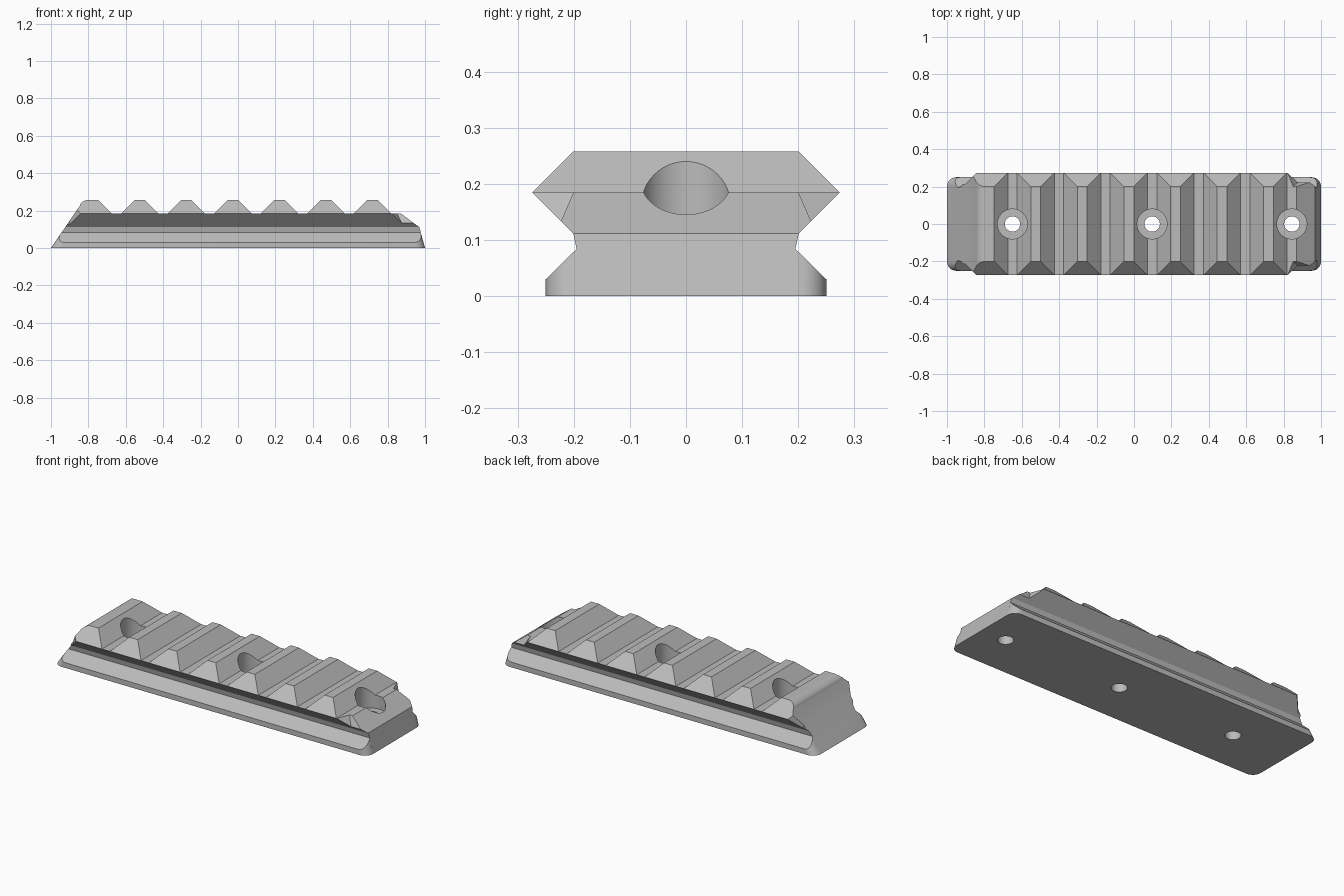
import bpy, bmesh, math

if "Cube" in bpy.data.objects:
    bpy.data.objects.remove(bpy.data.objects["Cube"])

metal = bpy.data.materials.new("grey metal")
metal.diffuse_color = (0.5, 0.5, 0.5, 1)
metal.use_nodes = True
metal.node_tree.nodes["Principled BSDF"].inputs["Base Color"].default_value = metal.diffuse_color


def loft(name, bottom, top):
    """Closed solid between two matching rings of points."""
    bm = bmesh.new()
    a = [bm.verts.new(p) for p in bottom]
    b = [bm.verts.new(p) for p in top]
    n = len(a)
    bm.faces.new(a)
    bm.faces.new(b)
    for i in range(n):
        bm.faces.new((a[i], a[(i + 1) % n], b[(i + 1) % n], b[i]))
    bmesh.ops.recalc_face_normals(bm, faces=bm.faces)
    mesh = bpy.data.meshes.new(name)
    bm.to_mesh(mesh)
    bm.free()
    obj = bpy.data.objects.new(name, mesh)
    bpy.context.collection.objects.link(obj)
    return obj


def cut(target, tool, operation='DIFFERENCE'):
    """Apply a boolean and discard the tool."""
    mod = target.modifiers.new("cut", 'BOOLEAN')
    mod.operation, mod.solver, mod.object = operation, 'EXACT', tool
    bpy.context.view_layer.objects.active = target
    bpy.ops.object.modifier_apply(modifier=mod.name)
    bpy.data.objects.remove(tool)


def drill(target, x, radius, z0, z1):
    ring = [(x + radius * math.cos(t * math.tau / 48), radius * math.sin(t * math.tau / 48))
            for t in range(48)]
    cut(target, loft("drill", [(*p, z0) for p in ring], [(*p, z1) for p in ring]))


# Rail body: dovetail cross-section swept along x
half = [(0.25, 0), (0.25, 0.03), (0.195, 0.084), (0.201, 0.112), (0.274, 0.185), (0.201, 0.258)]
section = half + [(-y, z) for y, z in reversed(half)]
rail = loft("accessory_rail", [(-1.1, y, z) for y, z in section], [(1.1, y, z) for y, z in section])

# Side silhouette: sloped ends, rounded left shoulder, evenly spaced cross slots
side = [(1, 0), (-1, 0), (-0.846, 0.226)]
for a in range(0, 6):
    t = math.radians(146 - 56 * a / 5)
    side.append((-0.798 + 0.055 * math.cos(t), 0.203 + 0.055 * math.sin(t)))
for i in range(6):
    c = -0.65 + i * 0.249
    side += [(c - 0.098, 0.258), (c - 0.025, 0.185), (c + 0.025, 0.185), (c + 0.098, 0.258)]
side += [(0.746, 0.258), (0.819, 0.185), (0.87, 0.185), (0.969, 0.112)]
cut(rail, loft("silhouette", [(x, -0.4, z) for x, z in side], [(x, 0.4, z) for x, z in side]),
    'INTERSECT')

for s in (1, -1):
    # Rounded base corners that follow the end slopes
    for end, lean in ((-1, 0.68), (1, -0.28)):
        r = 0.05
        ring = [(end * (1 - r + r * math.cos(a * math.pi / 16)), 0.25 - r + r * math.sin(a * math.pi / 16))
                for a in range(9)]
        ring += [(end * (1 - r), 0.3), (end * 1.1, 0.3), (end * 1.1, 0.25 - r)]
        cut(rail, loft("corner", *[[(x + lean * z, s * y, z) for x, y in ring] for z in (-0.02, 0.1)]))
    # Trimmed wings at the left end
    ring = [(-0.835, 0.28), (-0.9, 0.215), (-1.1, 0.215), (-1.1, 0.28)]
    cut(rail, loft("left_trim", *[[(x, s * y, z) for x, y in ring] for z in (0.105, 0.3)]))
    # Trimmed wings at the right end, leaning inward
    low = [(0.862, 0.29), (0.888, 0.233), (1.1, 0.233), (1.1, 0.29)]
    high = [(0.815, 0.29), (0.85, 0.2), (1.1, 0.2), (1.1, 0.29)]
    cut(rail, loft("right_trim", [(x, s * y, 0.11) for x, y in low],
                   [(x, s * y, 0.186) for x, y in high]))

# Counterbored screw holes
for x in (-0.65, 0.097, 0.844):
    drill(rail, x, 0.08, 0.11, 0.4)
    drill(rail, x, 0.041, -0.1, 0.4)

rail.data.materials.clear()
rail.data.materials.append(metal)
for p in rail.data.polygons:
    p.material_index = 0
bpy.ops.object.select_all(action='DESELECT')
rail.select_set(True)
bpy.context.view_layer.objects.active = rail
bpy.ops.object.shade_smooth_by_angle(angle=math.radians(25))
